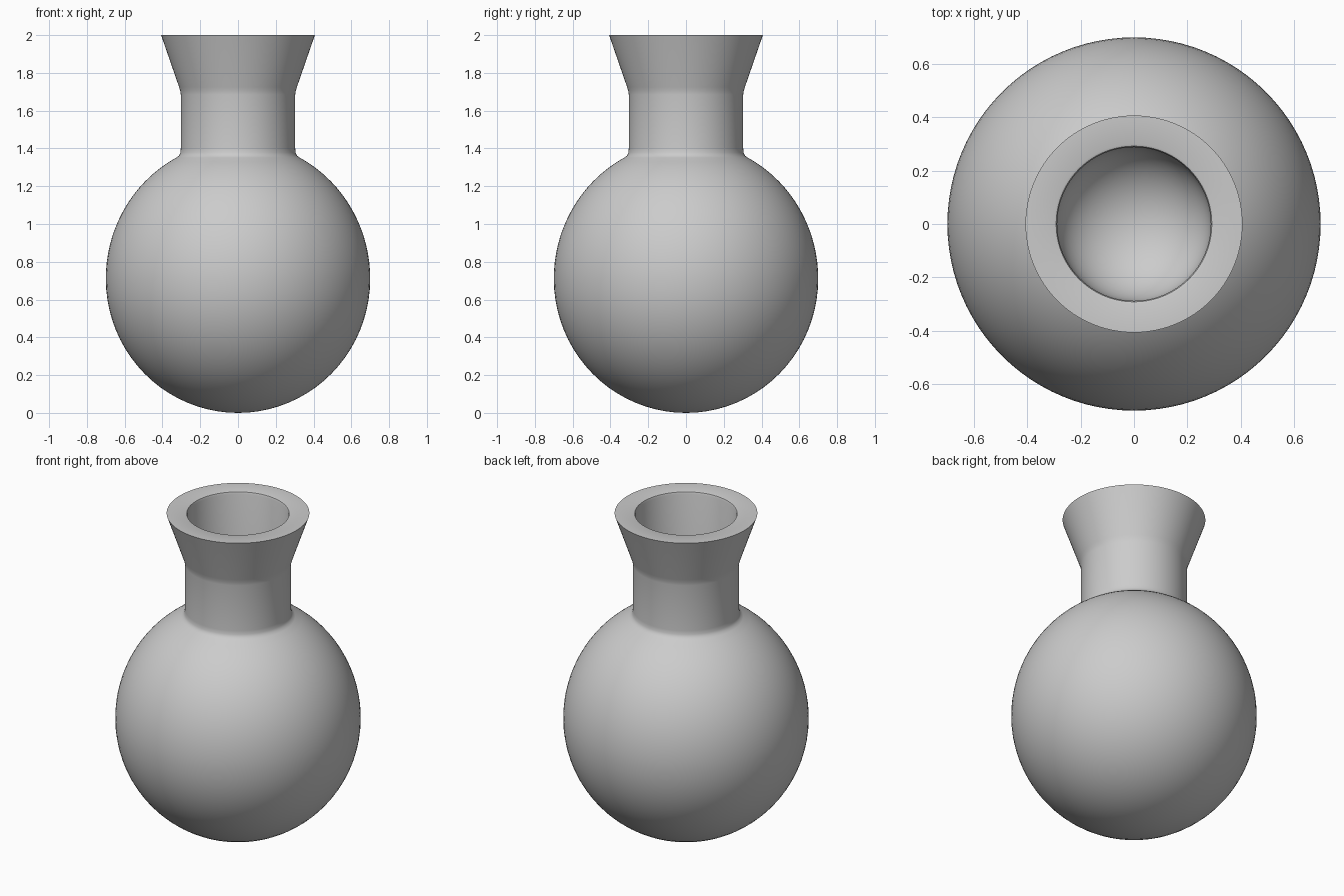
import bpy, bmesh
from math import sin, cos, pi, radians, acos

if "Cube" in bpy.data.objects:
    bpy.data.objects.remove(bpy.data.objects["Cube"])

SEGMENTS = 96


def arc(radius, height, centre, start, end, steps):
    """Elliptical arc as (r, z) points; angle 0 points straight down."""
    pts = []
    for i in range(steps + 1):
        a = start + (end - start) * i / steps
        pts.append((radius * sin(a), centre - height * cos(a)))
    return pts


def lathe(name, profile):
    """Revolve an (r, z) profile around the z axis."""
    bm = bmesh.new()
    verts = [bm.verts.new((r, 0, z)) for r, z in profile]
    edges = [bm.edges.new(pair) for pair in zip(verts, verts[1:])]
    bmesh.ops.spin(bm, geom=verts + edges, cent=(0, 0, 0), axis=(0, 0, 1),
                   angle=2 * pi, steps=SEGMENTS, use_duplicate=False)
    bmesh.ops.remove_doubles(bm, verts=bm.verts, dist=0.0003)
    bmesh.ops.recalc_face_normals(bm, faces=bm.faces)
    mesh = bpy.data.meshes.new(name)
    bm.to_mesh(mesh)
    bm.free()
    obj = bpy.data.objects.new(name, mesh)
    bpy.context.collection.objects.link(obj)
    bpy.context.view_layer.objects.active = obj
    obj.select_set(True)
    bpy.ops.object.shade_smooth_by_angle(angle=radians(40))
    obj.select_set(False)
    return obj


# Round body: lower half, then slightly taller upper half up to the neck
profile = arc(0.70, 0.71, 0.71, 0, pi / 2, 20)
profile += arc(0.70, 0.725, 0.71, pi / 2, pi - 0.485, 18)[1:]

# Soft joint, straight neck, flared collar
profile += [(0.312, 1.362), (0.305, 1.378), (0.303, 1.40),
            (0.303, 1.685), (0.306, 1.705), (0.312, 1.725), (0.407, 2.0)]

# Flat rim with a softened inner edge
profile += [(0.300, 2.0), (0.292, 1.997), (0.288, 1.985)]

# Straight bore ending in a rounded bowl
profile += [(r, z) for r, z in reversed(arc(0.288, 0.25, 0.95, 0, pi / 2, 12))]

lathe("vase", profile)
